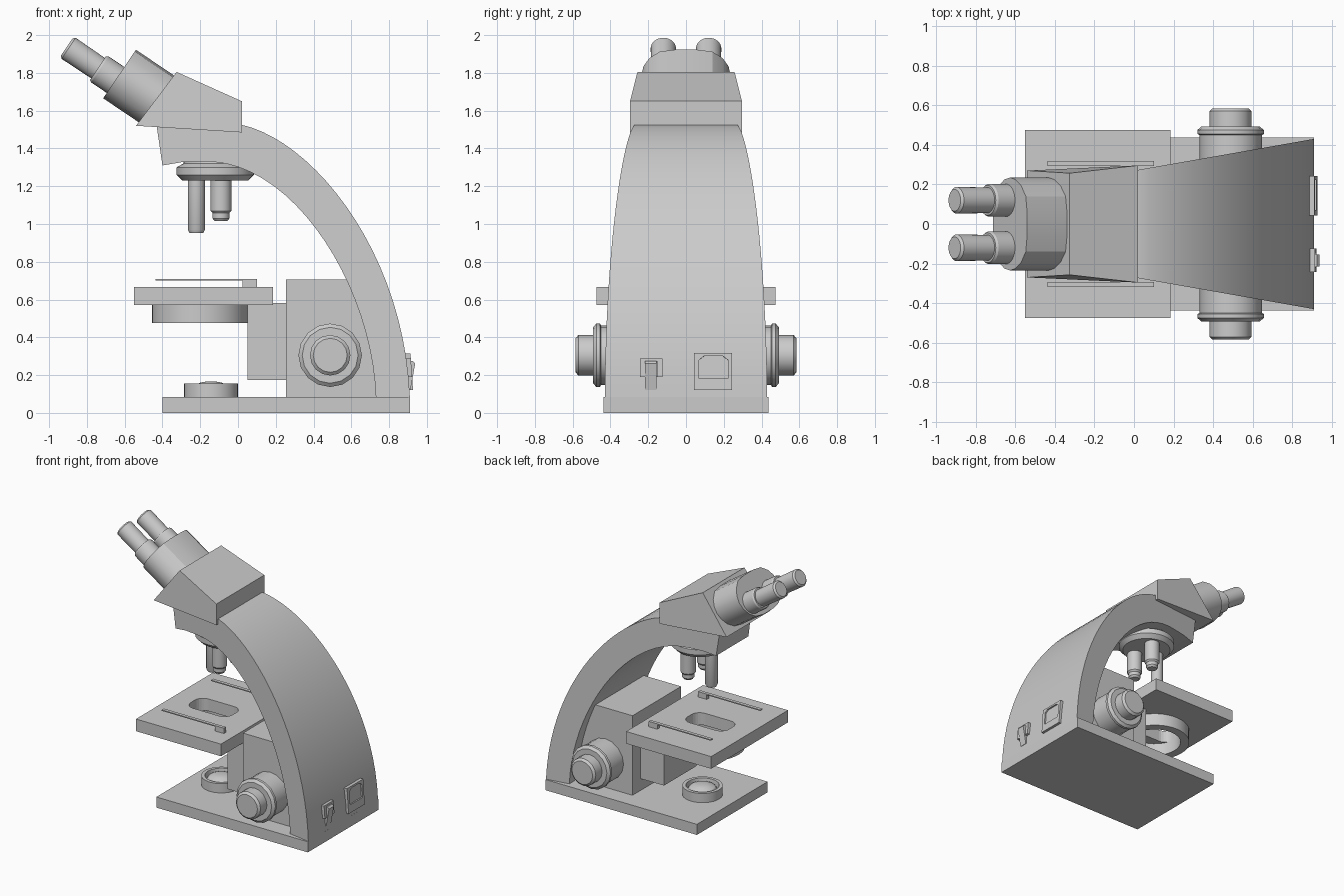
import bpy, bmesh
from math import sin, cos, pi, radians
from mathutils import Matrix, Vector
from mathutils.geometry import interpolate_bezier

if "Cube" in bpy.data.objects:
    bpy.data.objects.remove(bpy.data.objects["Cube"])


def make(name, bm, mat=Matrix(), smooth=False):
    bmesh.ops.recalc_face_normals(bm, faces=bm.faces)
    bm.transform(mat)
    me = bpy.data.meshes.new(name)
    bm.to_mesh(me)
    bm.free()
    ob = bpy.data.objects.new(name, me)
    bpy.context.collection.objects.link(ob)
    if smooth:
        bpy.ops.object.select_all(action='DESELECT')
        ob.select_set(True)
        bpy.context.view_layer.objects.active = ob
        bpy.ops.object.shade_smooth_by_angle(angle=radians(28))
    return ob


def loft(name, loops, closed=False, mat=Matrix(), smooth=False):
    """Skin a list of equal-length point loops; caps both ends unless closed."""
    bm = bmesh.new()
    rings = [[bm.verts.new(p) for p in loop] for loop in loops]
    n = len(rings[0])
    pairs = list(zip(rings, rings[1:])) + ([(rings[-1], rings[0])] if closed else [])
    for a, b in pairs:
        for i in range(n):
            j = (i + 1) % n
            bm.faces.new((a[i], a[j], b[j], b[i]))
    if not closed:
        bm.faces.new(rings[0])
        bm.faces.new(rings[-1])
    return make(name, bm, mat, smooth)


def box(name, x, y, z, mat=Matrix()):
    return loft(name, [[(x[0], y[0], h), (x[1], y[0], h), (x[1], y[1], h), (x[0], y[1], h)]
                       for h in z], mat=mat)


def lathe(name, profile, mat=Matrix(), n=32, closed=False):
    """Turn (radius, height) points around local z."""
    loops = [[(r * cos(2 * pi * i / n), r * sin(2 * pi * i / n), h) for i in range(n)]
             for r, h in profile]
    return loft(name, loops, closed, mat, n > 12)


def at(x, y, z=0):
    return Matrix.Translation((x, y, z))


def bezier(points, n):
    return [(p.x, p.y) for p in interpolate_bezier(*[Vector((a, b, 0)) for a, b in points], n)]


# base, rack column and stage carrier
box("base", (-.40, .91), (-.437, .437), (0, .083))
box("focus_column", (.253, .74), (-.30, .30), (.08, .705))
box("stage_carrier", (.05, .26), (-.20, .20), (.175, .582))

# curved arm, widening towards the back
outer = bezier([(.02, 1.525), (.40, 1.44), (.88, .85), (.91, .08)], 22)
inner = bezier([(.73, .08), (.71, .68), (.28, 1.36), (-.20, 1.33)], 22)
arm = outer + inner + [(-.30, 1.327), (-.40, 1.31), (-.43, 1.515)]
loft("arm", [[(x, s * (.27 + .176 * x), z) for x, z in arm] for s in (-1, 1)], smooth=True)

# head housing: (x, z, half width)
head = [(-.54, 1.52, .27), (-.325, 1.805, .257), (.02, 1.65, .296), (.02, 1.485, .296)]
loft("head_housing", [[(x, s * w, z) for x, z, w in head] for s in (-1, 1)])

# binocular body and eyepieces along the tilted optical axis
tilt = at(-.627, 0, 1.794) @ Matrix.Rotation(radians(-56), 4, 'Y')
half = [(.155, .06), (.143, .14), (.10, .195), (.05, .225), (0, .235),
        (-.05, .225), (-.10, .195), (-.14, .14), (-.155, .06)]
section = half + [(a, -b) for a, b in reversed(half)]
loft("binocular_body", [[(a, b, h) for a, b in section] for h in (-.25, 0)],
     mat=tilt, smooth=True)
for side, y in (("left", -.12), ("right", .12)):
    lathe("eyepiece_" + side, [(.083, -.05), (.083, .10), (.076, .112), (.065, .112),
                               (.067, .30), (.055, .312)], tilt @ at(-.038, y))

# revolving nosepiece and three objectives
lathe("nosepiece", [(.165, 1.35), (.17, 1.32), (.205, 1.30), (.205, 1.26), (.175, 1.23)],
      at(-.12, 0))
lathe("long_objective", [(.045, 1.25), (.045, .97), (.036, .952)], at(-.22, 0), 24)
for i, y in enumerate((-.10, .10)):
    lathe(f"short_objective_{i + 1}", [(.055, 1.25), (.055, 1.07), (.045, 1.058), (.045, 1.03),
                                       (.034, 1.015)], at(-.09, y), 24)

# stage with rounded slot
stage = box("stage", (-.55, .185), (-.475, .475), (.572, .667))
slot = []
for cx, cy, a0 in ((.11, .025, 0), (-.11, .025, 90), (-.11, -.025, 180), (.11, -.025, 270)):
    for k in range(7):
        a = radians(a0 + 15 * k)
        slot.append((-.21 + cx + .07 * cos(a), cy + .07 * sin(a)))
cutter = loft("slot_cutter", [[(x, y, h) for x, y in slot] for h in (.5, .75)])
cutter.hide_render = True
cutter.hide_viewport = False
cutter.display_type = 'WIRE'
cut = stage.modifiers.new("slot", 'BOOLEAN')
cut.operation = 'DIFFERENCE'
cut.object = cutter
cut.solver = 'EXACT'
bpy.context.view_layer.objects.active = stage
bpy.ops.object.modifier_apply(modifier=cut.name)
bpy.data.objects.remove(cutter)

# slide clips
for i, y in enumerate((-.305, .305)):
    box(f"slide_clip_{i + 1}", (-.437, .10), (y - .013, y + .013), (.701, .709))
    box(f"clip_post_{i + 1}", (.025, .10), (y - .013, y + .013), (.66, .705))

# condenser ring and illuminator
lathe("condenser_ring", [(.255, .475), (.255, .575), (.19, .575), (.19, .475)],
      at(-.20, 0), 40, True)
lathe("illuminator_ring", [(.143, .075), (.143, .155), (.118, .155), (.110, .11), (.110, .075)],
      at(-.143, 0), 32, True)
lathe("illuminator_lens", [(.112, .08), (.105, .125), (.09, .145), (.06, .159), (.03, .165)],
      at(-.143, 0))

# coarse and fine focus knobs on both sides
for side, s in (("left", 1), ("right", -1)):
    turn = at(.488, 0, .305) @ Matrix.Rotation(radians(-90 * s), 4, 'X')
    lathe("coarse_knob_" + side, [(.158, .28), (.158, .45), (.168, .455), (.168, .475),
                                  (.148, .492)], turn, 16)
    lathe("fine_knob_" + side, [(.107, .48), (.107, .57), (.09, .585)], turn, 16)


def recessed_frame(name, y, z, outline, mat):
    """Plate on the arm's back with a recess of the given (y, z) outline."""
    (y0, y1), (z0, z1) = y, z
    n = len(outline)
    rim = [(min(y1, max(y0, y1 if a > (y0 + y1) / 2 else y0)),
            z1 if b > (z0 + z1) / 2 else z0) for a, b in outline]
    if n == 6:  # keep the outer rim rectangular at the chamfered corners
        rim[2], rim[5] = (y1, z1), (y0, z1)
        rim[3], rim[4] = (y1 - .03, z1), (y0 + .03, z1)
    loops = [[(x, a, b) for a, b in pts] for x, pts in
             ((-.02, rim), (.015, rim), (.015, outline), (.004, outline))]
    loft(name, loops, mat=mat)


# power socket and rocker switch on the back
lean = at(.905, 0, .215) @ Matrix.Rotation(radians(-4), 4, 'Y') @ at(0, 0, -.215)
recessed_frame("power_socket", (.043, .243), (.12, .315),
               [(.07, .18), (.222, .18), (.222, .28), (.195, .30), (.095, .30), (.07, .28)], lean)
recessed_frame("switch_frame", (-.243, -.125), (.19, .288),
               [(-.218, .19), (-.15, .19), (-.15, .272), (-.218, .272)], lean)
switch = [(.89, .13), (.913, .12), (.938, .262), (.925, .275), (.89, .275)]
loft("switch_rocker", [[(x, y, z) for x, z in switch] for y in (-.216, -.155)])
